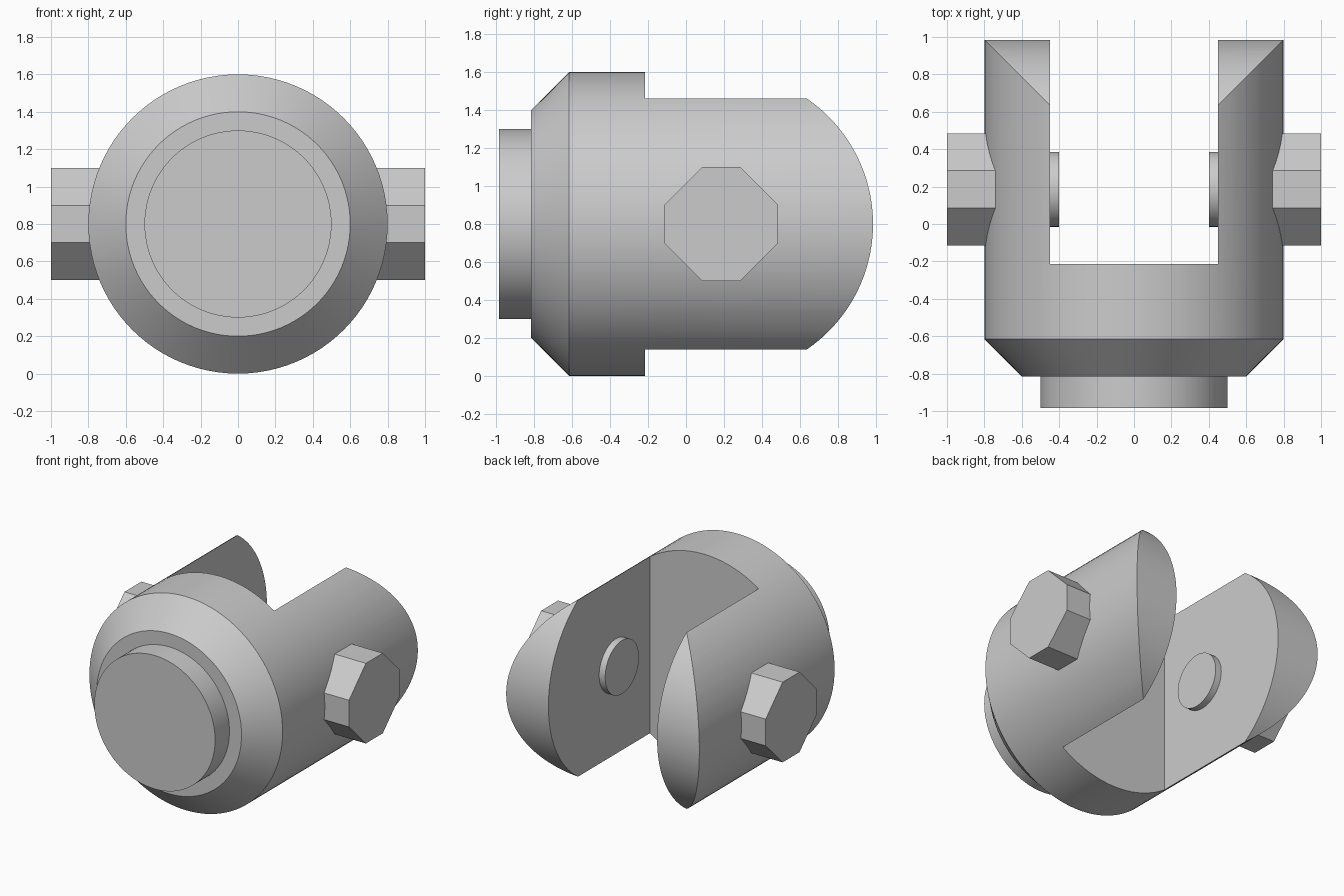
import bpy, bmesh, math
from mathutils import Vector, Matrix

if "Cube" in bpy.data.objects:
    bpy.data.objects.remove(bpy.data.objects["Cube"], do_unlink=True)

AXIS_Z = 0.8    # height of the body axis
PIN_Y = 0.185   # position of the cross pin along the body
RADIUS = 0.8

grey = bpy.data.materials.new("plain grey")
grey.use_nodes = True
grey.diffuse_color = (0.6, 0.6, 0.6, 1)
grey.node_tree.nodes["Principled BSDF"].inputs["Base Color"].default_value = (0.6, 0.6, 0.6, 1)


def finish(name, bm):
    bmesh.ops.recalc_face_normals(bm, faces=bm.faces)
    mesh = bpy.data.meshes.new(name)
    bm.to_mesh(mesh)
    bm.free()
    mesh.materials.append(grey)
    ob = bpy.data.objects.new(name, mesh)
    bpy.context.collection.objects.link(ob)
    return ob


def prism(name, outline, x0, x1):
    """Extrude a (y, z) outline along x."""
    bm = bmesh.new()
    face = bm.faces.new([bm.verts.new((x0, y, z)) for y, z in outline])
    new = bmesh.ops.extrude_face_region(bm, geom=[face])["geom"]
    bmesh.ops.translate(bm, vec=(x1 - x0, 0, 0),
                        verts=[v for v in new if isinstance(v, bmesh.types.BMVert)])
    return finish(name, bm)


def lathe(name, profile, steps):
    """Turn a (radius, y) profile around the body axis."""
    bm = bmesh.new()
    verts = [bm.verts.new((r, y, AXIS_Z)) for r, y in profile]
    edges = [bm.edges.new(pair) for pair in zip(verts, verts[1:])]
    bmesh.ops.spin(bm, geom=verts + edges, cent=(0, 0, AXIS_Z), axis=(0, 1, 0),
                   angle=math.tau, steps=steps)
    bmesh.ops.remove_doubles(bm, verts=bm.verts, dist=0.0005)
    return finish(name, bm)


def arc(radius, start, end, count):
    angles = [start + (end - start) * i / count for i in range(count + 1)]
    return [(PIN_Y + radius * math.cos(a), AXIS_Z + radius * math.sin(a)) for a in angles]


def activate(ob):
    bpy.ops.object.select_all(action="DESELECT")
    ob.select_set(True)
    bpy.context.view_layer.objects.active = ob


def boolean(ob, cutter, operation):
    mod = ob.modifiers.new("cut", "BOOLEAN")
    mod.operation = operation
    mod.solver = "EXACT"
    mod.object = cutter
    activate(ob)
    bpy.ops.object.modifier_apply(modifier=mod.name)
    bpy.data.objects.remove(cutter, do_unlink=True)


def smooth(ob):
    activate(ob)
    bpy.ops.object.shade_smooth_by_angle(angle=math.radians(25))


# Turned body with chamfered front shoulder and short plug
body = lathe("clevis_body", [(0, -0.985), (0.5, -0.985), (0.5, -0.815), (0.6, -0.815),
                             (RADIUS, -0.615), (RADIUS, 1.2), (0, 1.2)], 96)

# Slot that splits the back into two lugs
slot = prism("slot_cutter", [(-0.215, -1), (2, -1), (2, 3), (-0.215, 3)], -0.45, 0.45)
boolean(body, slot, "DIFFERENCE")

# Lug ends rounded about the cross pin
envelope = prism("lug_envelope", arc(RADIUS, -math.pi / 3, math.pi / 3, 48)
                 + [(-0.2, 2), (-1.5, 2), (-1.5, -0.4), (-0.2, -0.4)], -1.5, 1.5)
boolean(body, envelope, "INTERSECT")
smooth(body)

# Eight-sided pin heads outside and round pin ends inside the lugs
head = [(0.3, 0.1), (0.1, 0.3), (-0.1, 0.3), (-0.3, 0.1),
        (-0.3, -0.1), (-0.1, -0.3), (0.1, -0.3), (0.3, -0.1)]
head = [(PIN_Y + y, AXIS_Z + z) for y, z in head]
for side, s in (("left", 1), ("right", -1)):
    prism(side + "_pin_head", head, 0.6 * s, s)
    smooth(prism(side + "_pin_end", arc(0.2, 0, math.tau, 48)[:-1], 0.4 * s, 0.5 * s))
